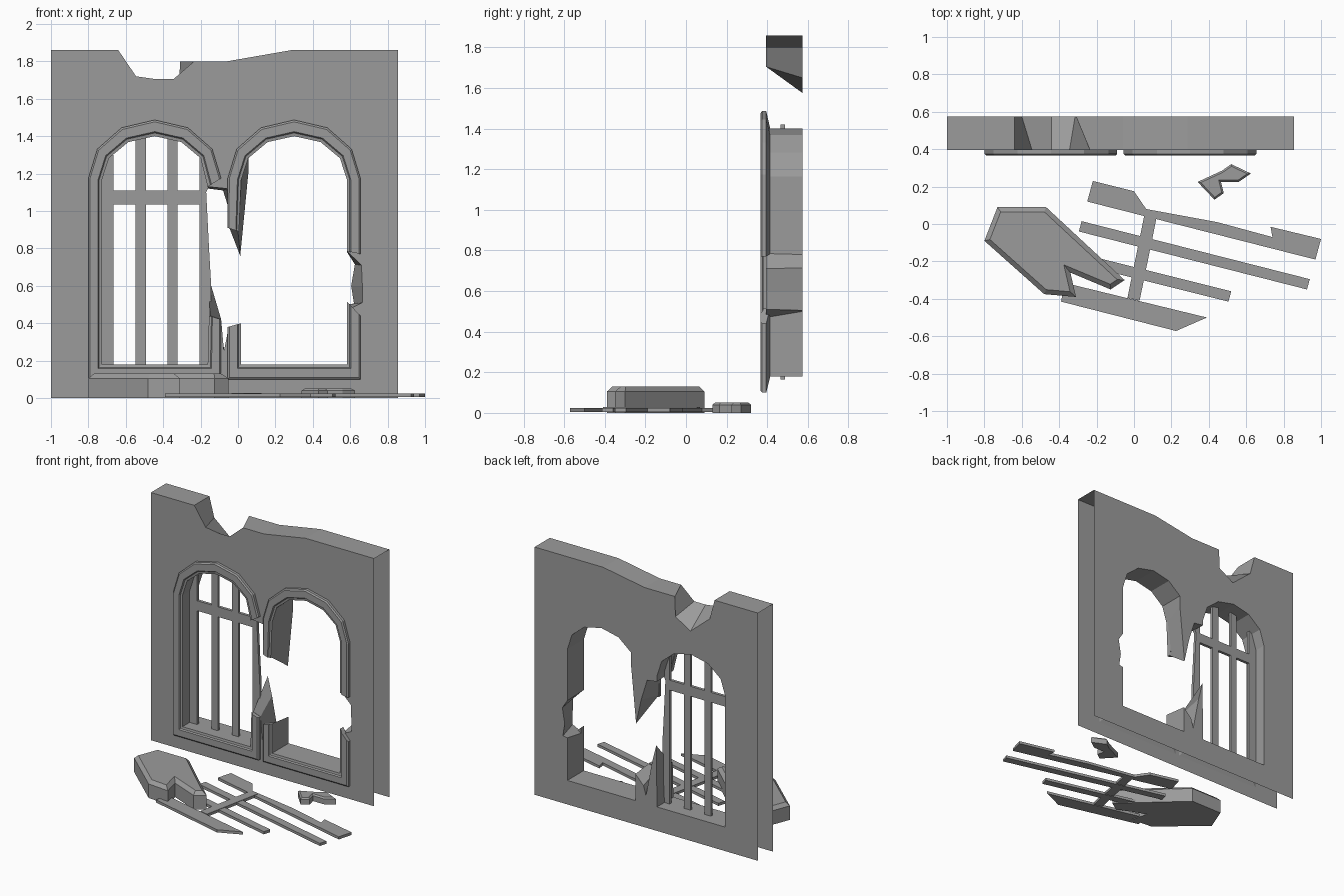
import bpy
import bmesh
from math import sin, cos, radians
from mathutils import Vector
from mathutils.geometry import tessellate_polygon

cube = bpy.data.objects.get("Cube")
if cube:
    bpy.data.objects.remove(cube, do_unlink=True)

stone = bpy.data.materials.new("grey_stone")
stone.use_nodes = True
GREY = (0.33, 0.33, 0.33, 1)
stone.diffuse_color = GREY
stone.node_tree.nodes["Principled BSDF"].inputs["Base Color"].default_value = GREY

FRONT, BACK = 0.395, 0.575
LEFT_X, RIGHT_X = -0.445, 0.3      # window centres
SILL, SPRING = 0.18, 1.165


def make(name, bm):
    bmesh.ops.recalc_face_normals(bm, faces=bm.faces)
    mesh = bpy.data.meshes.new(name)
    bm.to_mesh(mesh)
    bm.free()
    mesh.materials.append(stone)
    obj = bpy.data.objects.new(name, mesh)
    bpy.context.collection.objects.link(obj)
    return obj


def loft(name, rings, cap=True, closed=True):
    """Bridge rings of points; cap the first and last."""
    bm = bmesh.new()
    rows = [[bm.verts.new(p) for p in ring] for ring in rings]
    n = len(rows[0])
    for a, b in zip(rows, rows[1:]):
        for i in range(n if closed else n - 1):
            j = (i + 1) % n
            bm.faces.new((a[i], a[j], b[j], b[i]))
    if cap:
        for row in (rows[0], rows[-1]):
            bm.faces.new(row)
    return make(name, bm)


def slab(name, outline, low, high, upright=False):
    """Flat polygon given thickness, lying or standing."""
    def ring(h):
        return [(u, h, v) if upright else (u, v, h) for u, v in outline]
    return loft(name, [ring(low), ring(high)])


def arch(cx, half, rise, spring, start=180, end=0):
    return [(cx + half * cos(radians(a)), spring + rise * sin(radians(a)))
            for a in range(start, end - 1, -30)]


def opening(cx, start=180):
    return [p + p for p in arch(cx, 0.283, 0.235, SPRING, start)]


# Broken wall: rows hold front x, z and back x, z
top = [(-1, 0, -1, 0), (0.855, 0, 0.855, 0),
       (0.855, 1.86, 0.855, 1.86), (0.285, 1.86, 0.285, 1.86),
       (-0.06, 1.8, -0.06, 1.8), (-0.235, 1.8, -0.31, 1.8),
       (-0.345, 1.705, -0.315, 1.65), (-0.44, 1.705, -0.44, 1.575),
       (-0.545, 1.72, -0.6, 1.71), (-0.64, 1.86, -0.64, 1.86),
       (-1, 1.86, -1, 1.86)]
spike = [(-0.162, 1.13, -0.16, 1.12), (-0.06, 1.12, -0.08, 1.11),
         (-0.05, 0.92, -0.03, 0.95), (0, 0.89, 0.012, 0.76),
         (0.017, 1.165, 0.055, 1.2)]
bite = [(0.583, 0.785, 0.583, 0.78), (0.66, 0.71, 0.625, 0.715),
        (0.665, 0.6, 0.605, 0.6), (0.665, 0.51, 0.62, 0.505),
        (0.583, 0.47, 0.583, 0.5)]
stump = [(0.017, 0.4, 0.017, 0.38), (-0.05, 0.38, -0.05, 0.31),
         (-0.075, 0.25, -0.07, 0.24), (-0.09, 0.42, -0.12, 0.5),
         (-0.15, 0.44, -0.155, 0.64)]


def corners(*xs):
    return [(x, SILL, x, SILL) for x in xs]


hole = (corners(-0.162, -0.728) + opening(LEFT_X) + spike
        + opening(RIGHT_X, 150) + bite + corners(0.583, 0.017) + stump)

bm = bmesh.new()
rows = top + hole
front = [bm.verts.new((r[0], FRONT, r[1])) for r in rows]
back = [bm.verts.new((r[2], BACK, r[3])) for r in rows]
for verts, k in ((front, 0), (back, 2)):
    loops = [[Vector((r[k], r[k + 1], 0)) for r in part] for part in (top, hole)]
    for tri in tessellate_polygon(loops):
        bm.faces.new([verts[i] for i in tri])
n = len(top)
rim = [(i, i + 1) for i in range(2, n - 1)]
rim += [(i, i + 1 if i + 1 < len(rows) else n) for i in range(n, len(rows))]
for i, j in rim:
    bm.faces.new((front[i], front[j], back[j], back[i]))
bmesh.ops.dissolve_limit(bm, angle_limit=0.01, verts=bm.verts, edges=bm.edges)
make("wall", bm)


# Raised window surrounds, lofted between an outer and an inner path
def surround(name, outer, inner):
    profile = [(0, FRONT), (0, 0.375), (0.12, 0.367), (0.72, 0.367),
               (0.8, 0.377), (1, 0.38), (1, FRONT + 0.02)]
    rings = []
    for (ox, oz), (ix, iz) in zip(outer, inner):
        rings.append([(ox + (ix - ox) * t, y, oz + (iz - oz) * t) for t, y in profile])
    return loft(name, rings)


def paths(cx, start=180, end=0):
    return (arch(cx, 0.355, 0.312, 1.175, start, end),
            arch(cx, 0.283, 0.235, SPRING, start, end))


outer, inner = paths(LEFT_X)
surround("left_surround",
         [(-0.09, 0.42), (-0.09, 0.1), (-0.8, 0.1)] + outer,
         [(-0.155, 0.44), (-0.162, SILL), (-0.728, SILL)] + inner[:-1] + [(-0.162, 1.13)])
outer, inner = paths(RIGHT_X)
surround("right_surround_upper",
         [(-0.055, 0.91)] + outer + [(0.655, 0.77)],
         [(0.005, 0.89)] + inner + [(0.583, 0.785)])
surround("right_surround_lower",
         [(-0.055, 0.38), (-0.055, 0.1), (0.655, 0.1), (0.655, 0.44)],
         [(0.017, 0.4), (0.017, SILL), (0.583, SILL), (0.583, 0.515)])

# Standing window grille
BAR_Y = (0.465, 0.487)


def upright_bar(name, x0, x1, z0, z1):
    slab(name, [(x0, z0), (x1, z0), (x1, z1), (x0, z1)], *BAR_Y, upright=True)


upright_bar("grille_bar_outer", -0.735, -0.665, 0.165, 1.3)
for x in (-0.52, -0.35):
    upright_bar("grille_bar", x - 0.027, x + 0.027, 0.165, 1.42)
upright_bar("grille_crossbar", -0.735, -0.17, 1.035, 1.11)
slab("grille_bar_broken",
     [(-0.205, 0.165), (-0.14, 0.165), (-0.145, 0.63), (-0.155, 0.8),
      (-0.17, 1.1), (-0.155, 1.13), (-0.155, 1.3), (-0.205, 1.3)],
     *BAR_Y, upright=True)

# Fallen grille lying on the ground
fallen = {
    "fallen_bar_rear": [(-0.22, 0.23), (0, 0.175), (0.065, 0.08), (0.445, 0.01),
                        (0.74, -0.07), (0.73, -0.015), (1, -0.08),
                        (0.97, -0.19), (-0.25, 0.12)],
    "fallen_bar_long": [(-0.28, 0.015), (0.94, -0.295), (0.925, -0.35), (-0.295, -0.04)],
    "fallen_bar_short": [(-0.22, -0.175), (0.52, -0.36), (0.505, -0.415), (-0.235, -0.23)],
    "fallen_bar_front": [(-0.37, -0.315), (0.39, -0.5), (0.225, -0.572), (-0.39, -0.415)],
    "fallen_crossbar": [(0.06, 0.07), (0.125, 0.055), (0.03, -0.41), (-0.035, -0.395)],
}
for name, outline in fallen.items():
    low = 0.008 if "cross" in name else 0.005
    slab(name, outline, low, low + 0.02)


# Rubble chunks with a chamfered top
def chunk(name, outline, height, bevel):
    obj = slab(name, outline, 0, height)
    bm = bmesh.new()
    bm.from_mesh(obj.data)
    edges = [e for e in bm.edges if all(v.co.z > height / 2 for v in e.verts)]
    bmesh.ops.bevel(bm, geom=edges, offset=bevel, segments=1, affect='EDGES')
    bm.to_mesh(obj.data)
    bm.free()


chunk("large_rubble",
      [(-0.8, -0.09), (-0.73, 0.09), (-0.47, 0.09), (-0.05, -0.3), (-0.125, -0.35),
       (-0.34, -0.26), (-0.31, -0.39), (-0.48, -0.375)], 0.13, 0.025)
chunk("small_rubble",
      [(0.34, 0.225), (0.43, 0.13), (0.48, 0.165), (0.465, 0.225), (0.56, 0.225),
       (0.625, 0.27), (0.52, 0.32), (0.47, 0.285)], 0.05, 0.01)
